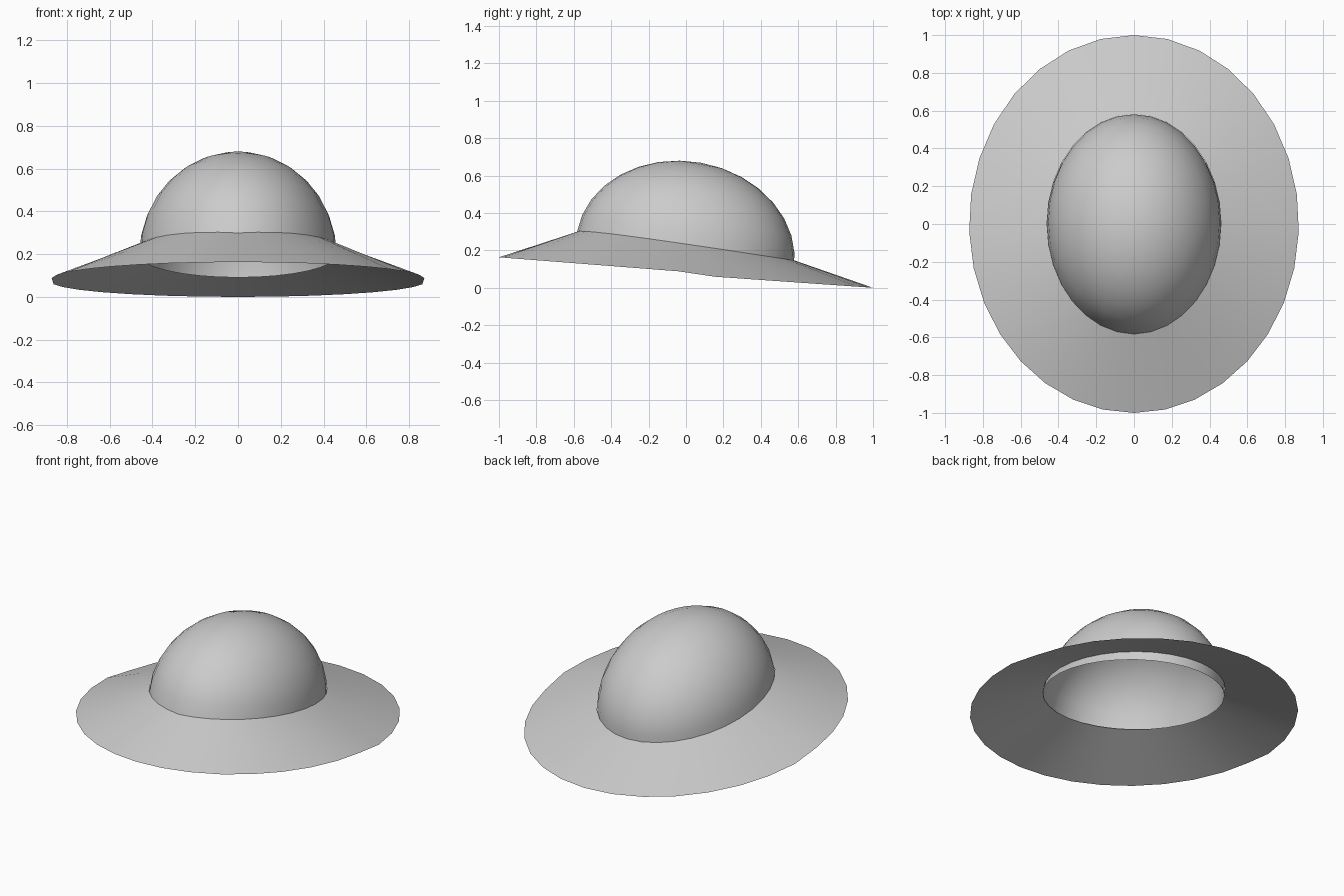
import bpy, bmesh, math
from mathutils import Matrix, Vector

if "Cube" in bpy.data.objects:
    bpy.data.objects.remove(bpy.data.objects["Cube"])

SEG, RINGS = 32, 8
DOME_SIZE = Vector((0.462, 0.588, 0.481))
DOME_CENTRE = Vector((0, -0.004, 0.195))
TILT = Matrix.Rotation(-math.atan(0.18), 3, 'X')   # leans towards the back

felt = bpy.data.materials.new("grey_felt")
felt.diffuse_color = (0.6, 0.6, 0.6, 1)
felt.use_nodes = True
felt.node_tree.nodes["Principled BSDF"].inputs["Base Color"].default_value = felt.diffuse_color


def dome_point(t, lat):
    """Point on the tilted dome; t runs round it from the front, lat up it."""
    c = math.cos(lat)
    p = Vector((c * math.sin(t), -c * math.cos(t), math.sin(lat)))
    return DOME_CENTRE + TILT @ (p * DOME_SIZE)


def rim_point(t):
    """Point on the outer edge of the brim, with a slight drop behind the middle."""
    a = t - math.radians(2.3) * math.sin(t)
    y = -math.cos(a)
    z = 0.163 - 0.078 * (y + 1) if y < 0.05 else 0.07 * (1 - y)
    return Vector((0.873 * math.sin(a), y, z))


def loft(name, loops, tip=None):
    """Skin a stack of closed loops, optionally closing on a tip."""
    bm = bmesh.new()
    rows = [[bm.verts.new(p) for p in loop] for loop in loops]
    for low, high in zip(rows, rows[1:]):
        for i in range(SEG):
            j = (i + 1) % SEG
            bm.faces.new((low[i], low[j], high[j], high[i]))
    if tip is not None:
        top = bm.verts.new(tip)
        for i in range(SEG):
            bm.faces.new((rows[-1][i], rows[-1][(i + 1) % SEG], top))
    for f in bm.faces:
        f.smooth = True
    mesh = bpy.data.meshes.new(name)
    bm.to_mesh(mesh)
    bm.free()
    mesh.materials.append(felt)
    obj = bpy.data.objects.new(name, mesh)
    bpy.context.collection.objects.link(obj)
    return obj


angles = [2 * math.pi * i / SEG for i in range(SEG)]

# Crown: open half ellipsoid
lats = [math.pi / 2 * r / RINGS for r in range(RINGS)]
loft("hat_crown", [[dome_point(t, lat) for t in angles] for lat in lats],
     dome_point(0, math.pi / 2))

# Brim: sloping sheet meeting the crown at its front edge and a little above it behind
inner = [dome_point(t, 0.115 * math.sin(t / 2)) for t in angles]
outer = [rim_point(t) for t in angles]
middle = [a.lerp(b, 0.5) for a, b in zip(outer, inner)]
loft("hat_brim", [outer, middle, inner])
